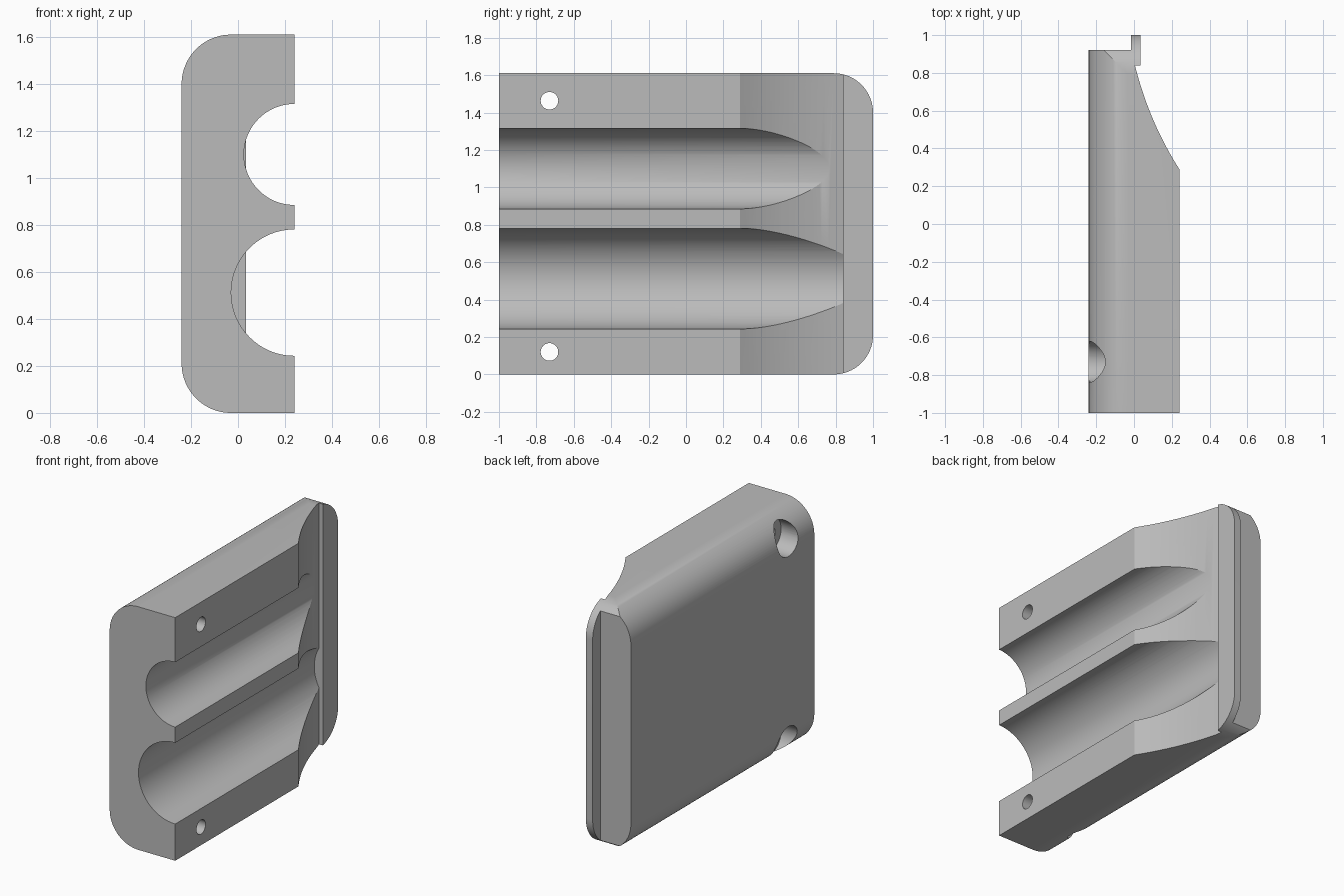
import bpy, bmesh, math
from mathutils import Vector

cube = bpy.data.objects.get("Cube")
if cube:
    bpy.data.objects.remove(cube, do_unlink=True)

HEIGHT = 1.61
HALF_W = 0.24
CORNER = 0.21
LIP_Y = 0.84

grey = bpy.data.materials.new("plain grey")
grey.use_nodes = True
colour = (0.5, 0.5, 0.5, 1)
grey.diffuse_color = colour
grey.node_tree.nodes["Principled BSDF"].inputs["Base Color"].default_value = colour


def prism(name, points, axis, start, end):
    """Extrude a flat outline along one axis; outline uses the other two axes in order."""
    def place(a, b, depth):
        co = [a, b]
        co.insert(axis, depth)
        return co
    bm = bmesh.new()
    base = bm.faces.new([bm.verts.new(place(a, b, start)) for a, b in points])
    ext = bmesh.ops.extrude_face_region(bm, geom=[base])
    shift = Vector(place(0, 0, end - start))
    for v in ext["geom"]:
        if isinstance(v, bmesh.types.BMVert):
            v.co += shift
    bmesh.ops.recalc_face_normals(bm, faces=bm.faces)
    mesh = bpy.data.meshes.new(name)
    bm.to_mesh(mesh)
    bm.free()
    mesh.materials.append(grey)
    obj = bpy.data.objects.new(name, mesh)
    bpy.context.collection.objects.link(obj)
    return obj


def arc(ca, cb, r, a0, a1, n=20):
    angles = [math.radians(a0 + (a1 - a0) * i / n) for i in range(n + 1)]
    return [(ca + r * math.cos(t), cb + r * math.sin(t)) for t in angles]


def circle(ca, cb, r, n=64):
    return arc(ca, cb, r, 0, 360, n)[:-1]


def cut(target, tool, operation="DIFFERENCE"):
    mod = target.modifiers.new("cut", "BOOLEAN")
    mod.operation = operation
    mod.solver = "EXACT"
    mod.object = tool
    bpy.ops.object.select_all(action="DESELECT")
    bpy.context.view_layer.objects.active = target
    target.select_set(True)
    bpy.ops.object.modifier_apply(modifier=mod.name)
    bpy.data.objects.remove(tool, do_unlink=True)


# Block outline from above: concave ramp, raised lip and stepped end
ramp_a, ramp_mid, ramp_b = Vector((HALF_W, 0.29)), Vector((0.08, 0.54)), Vector((0.005, LIP_Y))
ramp = []
for i in range(13):
    t = i / 12
    ramp.append(tuple(ramp_a * (1 - t) ** 2 + ramp_mid * 2 * t * (1 - t) + ramp_b * t * t))
outline = [(-HALF_W, -1), (HALF_W, -1)] + ramp + [
    (0.034, LIP_Y), (0.034, 1), (-0.016, 1), (-0.016, 0.92), (-HALF_W, 0.92)]
block = prism("grooved_block", outline, 2, 0, HEIGHT)

# Rounded long edges on the flat back
long_edges = ([(0.5, 0), (0.5, HEIGHT)]
              + arc(-HALF_W + CORNER, HEIGHT - CORNER, CORNER, 90, 180)
              + arc(-HALF_W + CORNER, CORNER, CORNER, 180, 270))
cut(block, prism("edge_form", long_edges, 1, -1.2, 1.2), "INTERSECT")

# Rounded corners at the lip end
end_corners = ([(-1.2, HEIGHT), (-1.2, 0)]
               + arc(1 - CORNER, CORNER, CORNER, 270, 360)
               + arc(1 - CORNER, HEIGHT - CORNER, CORNER, 0, 90))
cut(block, prism("corner_form", end_corners, 0, -0.6, 0.6), "INTERSECT")

# Two round grooves that stop at the lip
for z, radius in ((1.10, 0.215), (0.512, 0.269)):
    cut(block, prism("groove_cutter", circle(HALF_W, z, radius, 96), 1, -1.2, LIP_Y))

# Screw holes with wide counterbores on the back
for z in (1.463, 0.12):
    cut(block, prism("hole_cutter", circle(-0.73, z, 0.047, 40), 0, -0.6, 0.6))
    cut(block, prism("counterbore_cutter", circle(-0.73, z, 0.108, 48), 0, -0.6, -0.11))

block.select_set(True)
bpy.context.view_layer.objects.active = block
bpy.ops.object.shade_smooth_by_angle(angle=math.radians(25))
